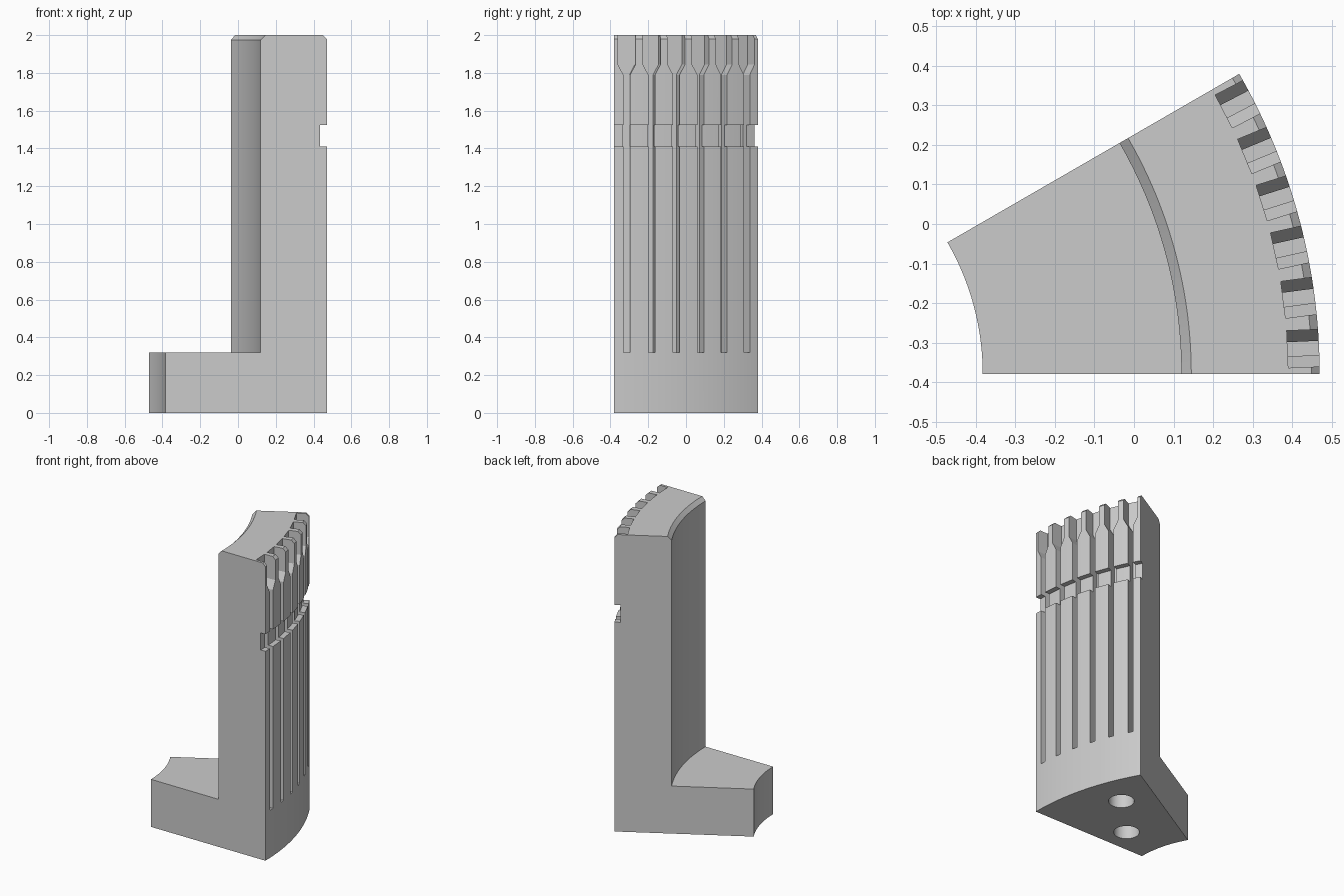
import bpy, bmesh, math
from mathutils import Vector, Matrix

if "Cube" in bpy.data.objects:
    bpy.data.objects.remove(bpy.data.objects["Cube"])

AXIS = Vector((-1.05, -0.38, 0))      # centre of the ring the segment belongs to
SWEEP = math.radians(30)
SEGMENTS = 48

grey = bpy.data.materials.new("plain_grey")
grey.use_nodes = True
colour = (0.6, 0.6, 0.6, 1)
grey.diffuse_color = colour
grey.node_tree.nodes["Principled BSDF"].inputs["Base Color"].default_value = colour


def make_object(name, bm):
    bmesh.ops.recalc_face_normals(bm, faces=bm.faces)
    mesh = bpy.data.meshes.new(name)
    bm.to_mesh(mesh)
    bm.free()
    mesh.materials.append(grey)
    obj = bpy.data.objects.new(name, mesh)
    bpy.context.collection.objects.link(obj)
    return obj


def placed(angle_deg):
    return Matrix.Translation(AXIS) @ Matrix.Rotation(math.radians(angle_deg), 4, "Z")


# L-shaped section (radius, height), swept through the segment angle
section = [(0.667, 0), (1.52, 0), (1.52, 1.41), (1.485, 1.41), (1.485, 1.525),
           (1.52, 1.525), (1.52, 1.98), (1.5, 2), (1.195, 2), (1.17, 1.975),
           (1.17, 0.32), (0.667, 0.32)]
bm = bmesh.new()
rings = []
for i in range(SEGMENTS + 1):
    a = SWEEP * i / SEGMENTS
    rings.append([bm.verts.new(AXIS + Vector((r * math.cos(a), r * math.sin(a), z)))
                  for r, z in section])
n = len(section)
for near, far in zip(rings, rings[1:]):
    for k in range(n):
        bm.faces.new((near[k], near[(k + 1) % n], far[(k + 1) % n], far[k]))
bm.faces.new(rings[0])
bm.faces.new(rings[-1])
body = make_object("ring_segment", bm)

# Narrow slots that flare open at the top
half = [(0.018, 0.32), (0.018, 1.79), (0.047, 1.845), (0.047, 2.1)]
outline = half + [(-t, z) for t, z in reversed(half)]
bm = bmesh.new()
for i in range(6):
    m = placed(2.5 + 5 * i)
    face = bm.faces.new([bm.verts.new(m @ Vector((1.44, t, z))) for t, z in outline])
    ext = bmesh.ops.extrude_face_region(bm, geom=[face], use_keep_orig=True)
    moved = [v for v in ext["geom"] if isinstance(v, bmesh.types.BMVert)]
    bmesh.ops.translate(bm, verts=moved, vec=m.to_3x3() @ Vector((0.2, 0, 0)))
slots = make_object("slot_cutter", bm)

# Two blind holes in the underside
bm = bmesh.new()
for radius, angle, depth in ((0.943, 10, 0.13), (1.276, 20, 0.1)):
    bmesh.ops.create_cone(bm, cap_ends=True, segments=48, radius1=0.079, radius2=0.079,
                          depth=2 * depth,
                          matrix=placed(angle) @ Matrix.Translation((radius, 0, 0)))
holes = make_object("hole_cutter", bm)

# Cut, then drop the cutters
for cutter in (slots, holes):
    mod = body.modifiers.new(cutter.name, "BOOLEAN")
    mod.operation = "DIFFERENCE"
    mod.solver = "EXACT"
    mod.object = cutter
    cutter.hide_render = True
bpy.context.view_layer.objects.active = body
body.select_set(True)
for name in [m.name for m in body.modifiers]:
    bpy.ops.object.modifier_apply(modifier=name)
for cutter in (slots, holes):
    bpy.data.objects.remove(cutter)
bpy.ops.object.shade_smooth_by_angle(angle=math.radians(25))
